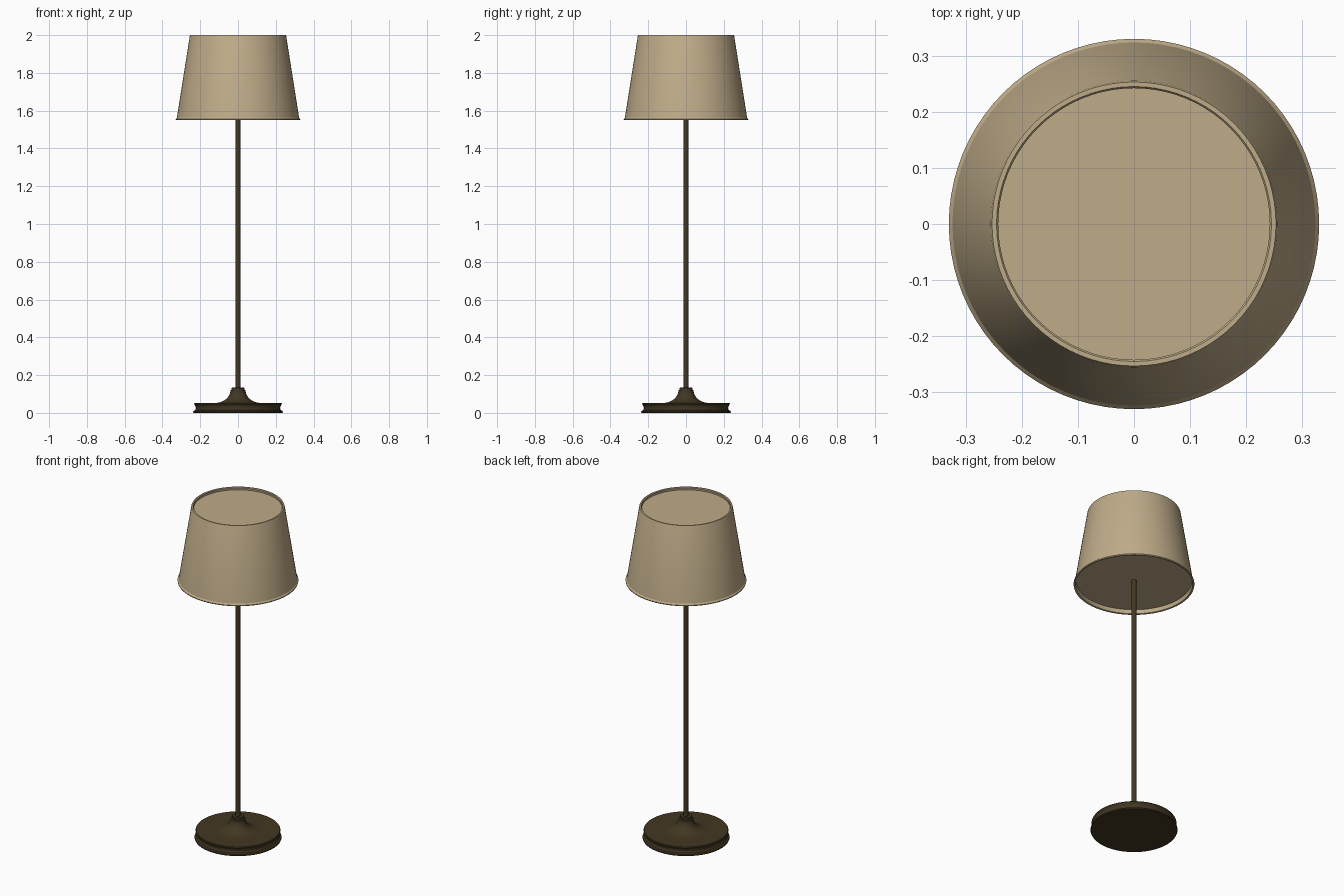
import bpy, bmesh, math

if "Cube" in bpy.data.objects:
    bpy.data.objects.remove(bpy.data.objects["Cube"])


def material(name, rgb):
    m = bpy.data.materials.new(name)
    m.diffuse_color = (*rgb, 1.0)
    m.use_nodes = True
    m.node_tree.nodes["Principled BSDF"].inputs["Base Color"].default_value = m.diffuse_color
    return m


bronze = material("dark bronze", (0.055, 0.038, 0.016))
linen = material("tan linen", (0.52, 0.41, 0.25))


def lathe(name, profile, mat, steps=64, sharp=30):
    """Spin an (r, z) profile that starts and ends on the axis around z."""
    bm = bmesh.new()
    verts = [bm.verts.new((r, 0, z)) for r, z in profile]
    edges = [bm.edges.new(pair) for pair in zip(verts, verts[1:])]
    bmesh.ops.spin(bm, geom=verts + edges, cent=(0, 0, 0), axis=(0, 0, 1),
                   angle=math.tau, steps=steps, use_duplicate=False)
    bmesh.ops.remove_doubles(bm, verts=bm.verts, dist=1e-5)
    bmesh.ops.recalc_face_normals(bm, faces=bm.faces)
    mesh = bpy.data.meshes.new(name)
    bm.to_mesh(mesh)
    bm.free()
    mesh.materials.append(mat)
    obj = bpy.data.objects.new(name, mesh)
    bpy.context.collection.objects.link(obj)
    bpy.ops.object.select_all(action='DESELECT')
    obj.select_set(True)
    bpy.context.view_layer.objects.active = obj
    bpy.ops.object.shade_smooth_by_angle(angle=math.radians(sharp))
    return obj


# Base: lipped foot, slight waist, flat top, concave sweep up to the collar
sweep = [(0.12 - 0.08 * math.sin(a), 0.053 + 0.067 * (1 - math.cos(a)))
         for a in (math.radians(90 * i / 10) for i in range(11))]
lathe("base", [(0, 0), (0.236, 0), (0.238, 0.004), (0.236, 0.01),
               (0.227, 0.014), (0.223, 0.024), (0.225, 0.036),
               (0.230, 0.042), (0.232, 0.048), (0.229, 0.053)]
      + sweep + [(0.034, 0.122), (0.034, 0.132), (0.031, 0.135), (0, 0.135)], bronze)

# Slim pole, running from the collar into the shade
lathe("pole", [(0, 0.12), (0.0145, 0.12), (0.0145, 1.58), (0, 1.58)], bronze, 24)

# Tapered shade: recessed underside, hemmed bottom edge, recessed top panel
lathe("shade", [(0, 1.575), (0.316, 1.575), (0.319, 1.552), (0.323, 1.55),
                (0.329, 1.55), (0.330, 1.555), (0.3235, 1.563),
                (0.2555, 1.994), (0.253, 2.0), (0.245, 2.0), (0.242, 1.996),
                (0.243, 1.985), (0, 1.985)], linen, 80)
